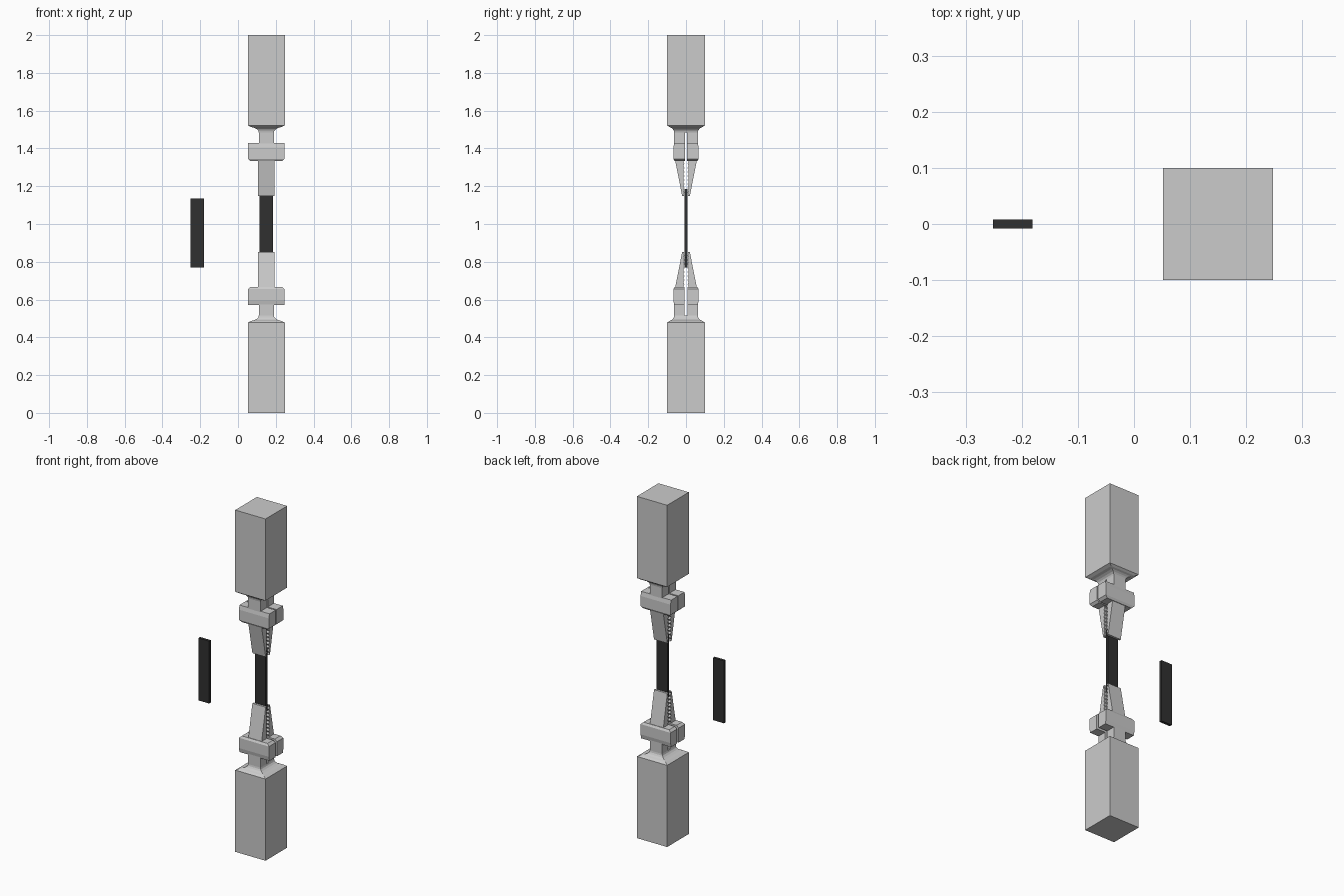
import bpy, bmesh, math

if "Cube" in bpy.data.objects:
    bpy.data.objects.remove(bpy.data.objects["Cube"])

CX = 0.15  # axis of the test rig


def finish(bm, name, color=None):
    bmesh.ops.recalc_face_normals(bm, faces=bm.faces)
    me = bpy.data.meshes.new(name)
    bm.to_mesh(me)
    bm.free()
    ob = bpy.data.objects.new(name, me)
    bpy.context.collection.objects.link(ob)
    if color:
        me.materials.append(color)
    return ob


def loft(bm, rings):
    """Skin a stack of equal-length vertex rings and cap both ends."""
    vs = [[bm.verts.new(p) for p in r] for r in rings]
    n = len(vs[0])
    for a, b in zip(vs, vs[1:]):
        for i in range(n):
            j = (i + 1) % n
            bm.faces.new((a[i], a[j], b[j], b[i]))
    bm.faces.new(vs[0][::-1])
    bm.faces.new(vs[-1])


def half_ring(w, y0, y1, z, s, flip):
    """Rectangle on one side (s) of the split plane."""
    if flip:
        z = 2 - z
    return [(CX - w, s * y0, z), (CX + w, s * y0, z),
            (CX + w, s * y1, z), (CX - w, s * y1, z)]


def grip_half(name, s, flip, gap):
    def part(suffix, sections):
        bm = bmesh.new()
        loft(bm, [half_ring(*sec, s, flip) for sec in sections])
        return finish(bm, name + suffix)

    # square body with concave shoulder
    sections = [(0.098, 0.0, 0.1, 2.0), (0.098, 0.0, 0.1, 1.522)]
    for i in range(1, 6):
        t = i / 5 * math.pi / 2
        sections.append((0.098 - 0.058 * math.sin(t), 0.0,
                         0.1 - 0.037 * math.sin(t),
                         1.515 - 0.03 * (1 - math.cos(t))))
    part("_body", sections)
    # neck
    part("_neck", [(0.04, gap, 0.063, 1.49), (0.04, gap, 0.063, 1.425)])
    # collar with chamfered jaw-side edge
    part("_collar", [(0.097, gap, 0.062, 1.43), (0.097, gap, 0.067, 1.405),
                     (0.097, gap, 0.067, 1.345), (0.083, gap, 0.06, 1.333)])

    # tapered jaw: side profile with serrated gripping edge
    z0, z1, teeth = 1.34, 1.147, 9
    prof = [(0.02, z1), (0.058, z0)]
    step = (z0 - z1) / teeth
    for i in range(teeth):
        prof += [(0.008, z0 - i * step), (0.0145, z0 - (i + 0.5) * step)]
    prof.append((0.008, z1))
    bm = bmesh.new()
    loft(bm, [[(CX + x, s * y, 2 - z if flip else z) for y, z in prof]
              for x in (-0.043, 0.043)])
    finish(bm, name + "_jaw")


for end, flip, gap in (("upper", False, 0.004), ("lower", True, 0.008)):
    for side, s in (("front", -1), ("back", 1)):
        grip_half(f"{end}_{side}_grip", s, flip, gap)

# dark test strips: one clamped, one loose
dark = bpy.data.materials.new("dark_strip")
dark.diffuse_color = (0.03, 0.03, 0.03, 1)
dark.use_nodes = True
dark.node_tree.nodes["Principled BSDF"].inputs["Base Color"].default_value = dark.diffuse_color


def strip(name, x, z0, z1):
    bm = bmesh.new()
    loft(bm, [[(x - 0.035, -0.008, z), (x + 0.035, -0.008, z),
               (x + 0.035, 0.008, z), (x - 0.035, 0.008, z)] for z in (z0, z1)])
    finish(bm, name, dark)


strip("clamped_strip", CX, 0.82, 1.185)
strip("loose_strip", -0.216, 0.77, 1.135)
